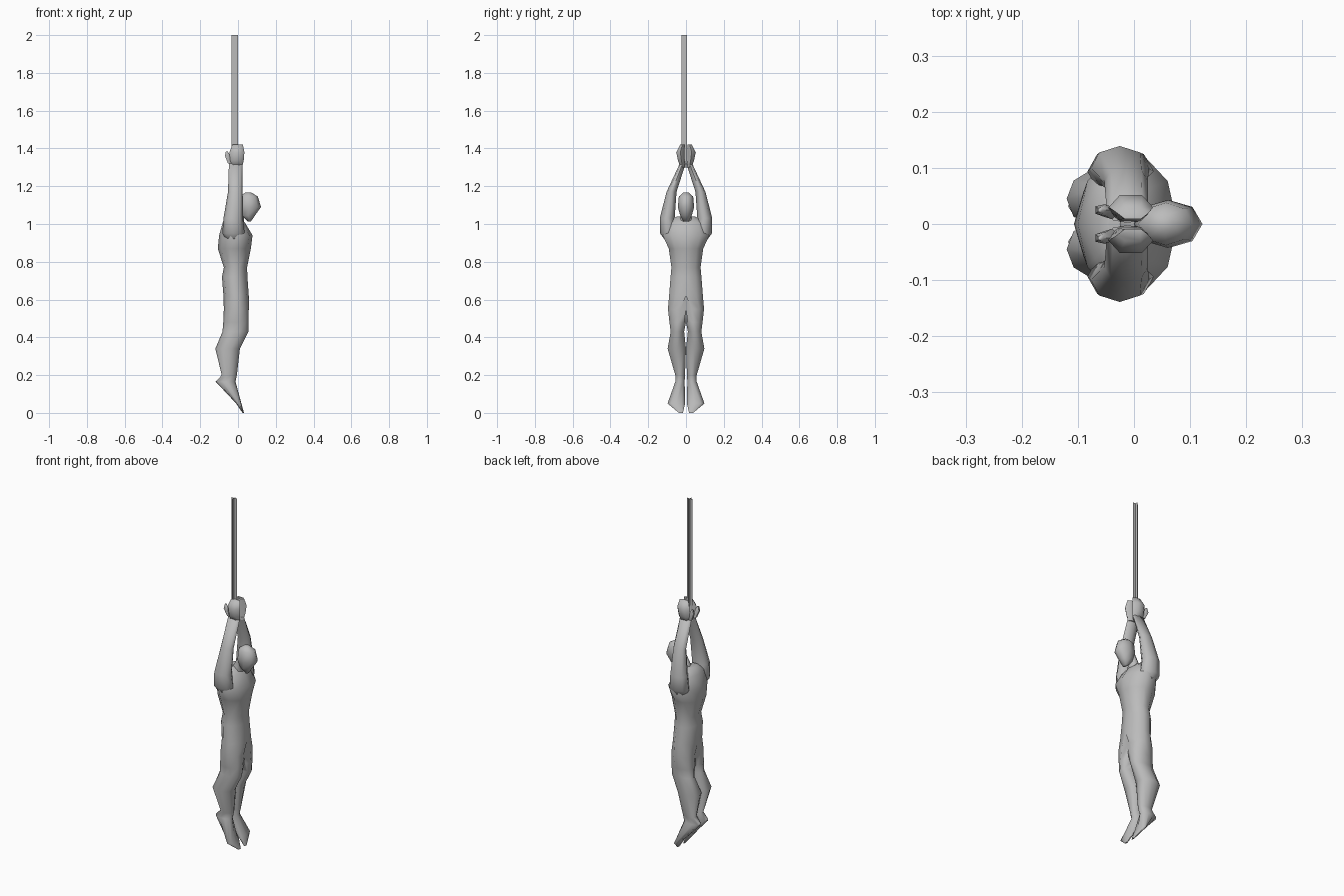
import bpy
import bmesh
from math import sin, cos, tau, radians
from mathutils import Matrix

cube = bpy.data.objects.get("Cube")
if cube:
    bpy.data.objects.remove(cube, do_unlink=True)

grey = bpy.data.materials.new("plain_grey")
grey.use_nodes = True
grey.diffuse_color = (0.5, 0.5, 0.5, 1)
grey.node_tree.nodes["Principled BSDF"].inputs["Base Color"].default_value = (0.5, 0.5, 0.5, 1)


def finish(name, bm):
    """Turn a bmesh into a named object."""
    mesh = bpy.data.meshes.new(name)
    bm.to_mesh(mesh)
    bm.free()
    mesh.materials.append(grey)
    obj = bpy.data.objects.new(name, mesh)
    bpy.context.collection.objects.link(obj)
    return obj


def loft(name, rings, sides=8, mirror=True):
    """Skin level oval rings: z, back, front, inner y, outer y.
    Mirrored rings that cross the middle are cut there and welded."""
    bm = bmesh.new()
    loops = []
    for z, x0, x1, y0, y1 in rings:
        loop = []
        for i in range(sides):
            a = tau * i / sides
            x = (x0 + x1) / 2 + (x1 - x0) / 2 * cos(a)
            y = (y0 + y1) / 2 + (y1 - y0) / 2 * sin(a)
            loop.append(bm.verts.new((x, max(y, 0) if mirror else y, z)))
        loops.append(loop)
    for a, b in zip(loops, loops[1:]):
        for i in range(sides):
            j = (i + 1) % sides
            bm.faces.new((a[i], a[j], b[j], b[i]))
    bm.faces.new(loops[0])
    bm.faces.new(loops[-1])
    bmesh.ops.recalc_face_normals(bm, faces=bm.faces)
    if mirror:
        inner = [f for f in bm.faces if all(abs(v.co.y) < 1e-5 for v in f.verts)]
        bmesh.ops.delete(bm, geom=inner, context="FACES")
    obj = finish(name, bm)
    if mirror:
        mod = obj.modifiers.new("Mirror", "MIRROR")
        mod.use_axis = (False, True, False)
        mod.merge_threshold = 0.0005
    bpy.ops.object.select_all(action="DESELECT")
    obj.select_set(True)
    bpy.context.view_layer.objects.active = obj
    bpy.ops.object.shade_smooth_by_angle(angle=radians(70))


def centred(rings):
    return [(z, x0, x1, -h, h) for z, x0, x1, h in rings]


# Trunk, legs and down-pointing feet in one skin, facing +x
trunk = centred([
    (1.04, -0.05, 0.005, 0.05),
    (1.01, -0.08, 0.035, 0.105),
    (0.94, -0.10, 0.077, 0.13),
    (0.87, -0.107, 0.068, 0.096),
    (0.77, -0.075, 0.048, 0.081),
    (0.72, -0.085, 0.05, 0.086),
    (0.62, -0.077, 0.057, 0.094)])
leg = [
    (0.55, -0.075, 0.057, -0.04, 0.099),
    (0.48, -0.078, 0.056, -0.012, 0.09),
    (0.43, -0.082, 0.055, 0.008, 0.083),
    (0.34, -0.12, 0.01, -0.01, 0.1),
    (0.20, -0.086, -0.006, 0.004, 0.058),
    (0.165, -0.118, -0.013, 0.006, 0.058),
    (0.05, -0.01, 0.018, 0.002, 0.1),
    (0.0, 0.024, 0.032, 0.016, 0.038)]
loft("body", trunk + leg, sides=10)

# Neck and bowed head
loft("neck", centred([
    (0.98, -0.05, 0.035, 0.05),
    (1.04, -0.025, 0.03, 0.03),
    (1.09, 0.005, 0.05, 0.03)]), mirror=False)
loft("head", centred([
    (1.013, 0.052, 0.068, 0.014),
    (1.045, 0.018, 0.09, 0.031),
    (1.09, 0.0, 0.122, 0.043),
    (1.145, 0.008, 0.105, 0.038),
    (1.167, 0.04, 0.07, 0.014)]), mirror=False)

# Raised arms, growing out of the shoulders and meeting at the wrists
loft("arms", [
    (0.90, -0.05, 0.01, 0.05, 0.1),
    (0.95, -0.083, 0.035, 0.05, 0.137),
    (1.03, -0.077, 0.026, 0.06, 0.139),
    (1.17, -0.053, 0.025, 0.05, 0.103),
    (1.32, -0.048, 0.025, 0.002, 0.033)])

# Closed hands and thumbs
loft("hands", [
    (1.30, -0.04, 0.022, 0.002, 0.03),
    (1.335, -0.045, 0.03, 0.004, 0.045),
    (1.38, -0.045, 0.034, 0.005, 0.055),
    (1.42, -0.03, 0.026, 0.007, 0.032)], sides=6)
loft("thumbs", [
    (1.32, -0.055, -0.03, 0.008, 0.03),
    (1.36, -0.072, -0.04, 0.014, 0.036),
    (1.385, -0.065, -0.055, 0.02, 0.03)], sides=5)

# Rope made of two crossed flat strips
rope = bmesh.new()
for turn, width in ((0, 0.034), (90, 0.028)):
    bmesh.ops.create_grid(
        rope, x_segments=1, y_segments=1, size=0.5,
        matrix=Matrix.Translation((-0.018, -0.009, 1.65))
        @ Matrix.Rotation(radians(turn), 4, "Z")
        @ Matrix.Rotation(radians(90), 4, "X")
        @ Matrix.Diagonal((width, 0.7, 1, 1)))
finish("rope", rope)
